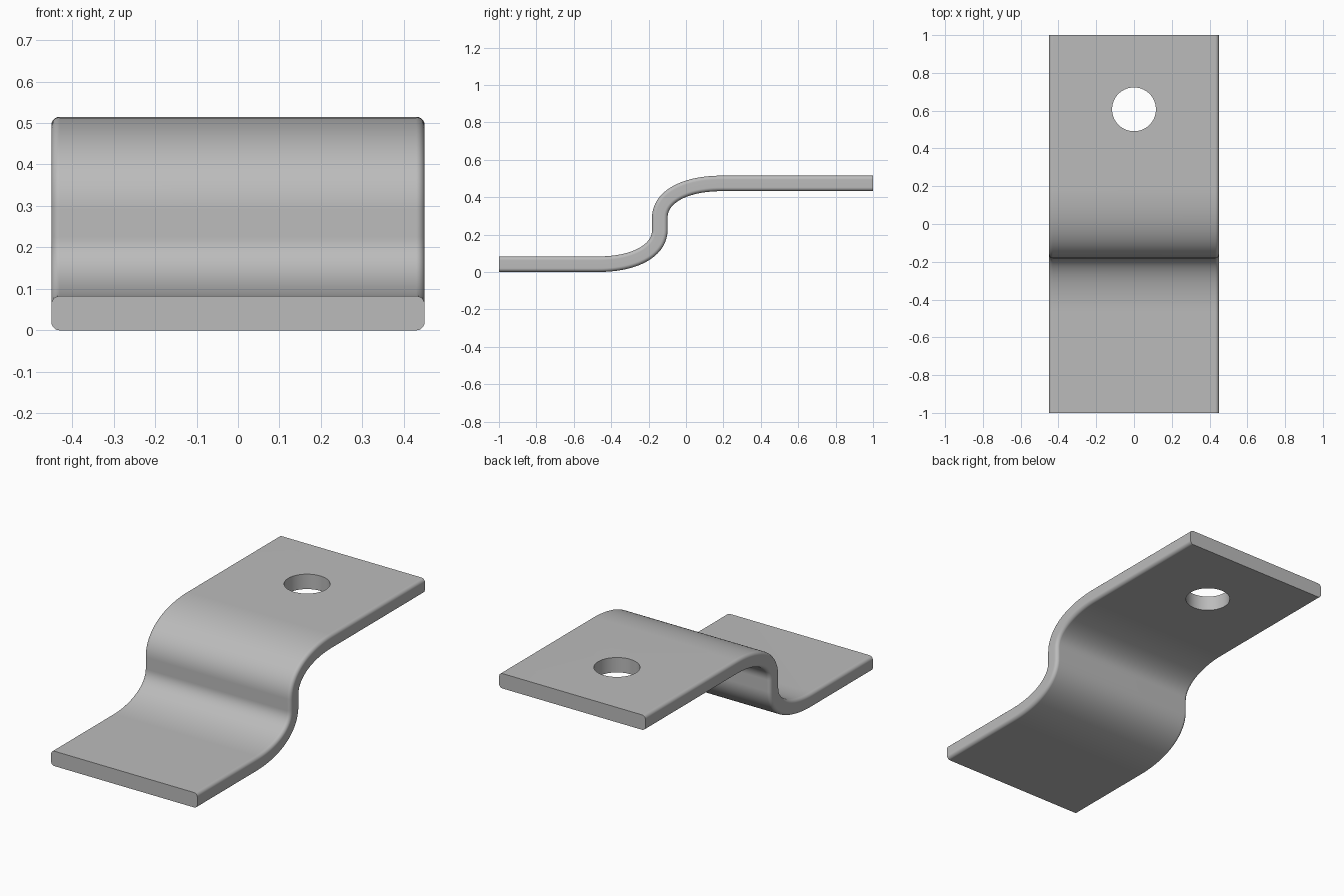
import bpy
import bmesh
from math import pi, cos, sin
from mathutils import Vector

if "Cube" in bpy.data.objects:
    bpy.data.objects.remove(bpy.data.objects["Cube"], do_unlink=True)

HALF_WIDTH, THICK, HEIGHT = 0.45, 0.083, 0.515
ROUND = 0.02
MID = Vector((-0.14, HEIGHT / 2))   # centre of the step, as (y, z)


def bezier(a, b, c, d, steps):
    for i in range(steps + 1):
        t = i / steps
        s = 1 - t
        yield a * s**3 + b * 3 * s * s * t + c * 3 * s * t * t + d * t**3


def centreline():
    """Lower flat and bend, then the same turned half round for the upper half."""
    low = THICK / 2
    start, end = Vector((-0.47, low)), Vector((MID.x, 0.225))
    bend = list(bezier(start, Vector((-0.28, low)), Vector((MID.x, 0.11)), end, 24))
    lower = [Vector((-1, low))] + bend
    upper = [2 * MID - p for p in reversed(bend)]
    return lower + upper + [Vector((1, HEIGHT - low))]


def section(segments=5):
    """Rounded rectangle across the strip, as (x, offset from centreline)."""
    points = []
    corners = [(1, 1), (-1, 1), (-1, -1), (1, -1)]
    for k, (sx, sn) in enumerate(corners):
        for i in range(segments + 1):
            a = (k + i / segments) * pi / 2
            points.append((sx * (HALF_WIDTH - ROUND) + ROUND * cos(a),
                           sn * (THICK / 2 - ROUND) + ROUND * sin(a)))
    return points


# Bent strip swept along the centreline
path, profile = centreline(), section()
bm = bmesh.new()
rings = []
for i, p in enumerate(path):
    if i < 2:
        tangent = Vector((1, 0))
    elif i > len(path) - 3:
        tangent = Vector((1, 0))
    else:
        tangent = (path[i + 1] - path[i - 1]).normalized()
    normal = Vector((-tangent.y, tangent.x))
    rings.append([bm.verts.new((x, p.x + normal.x * n, p.y + normal.y * n))
                  for x, n in profile])
for a, b in zip(rings, rings[1:]):
    for j in range(len(profile)):
        k = (j + 1) % len(profile)
        bm.faces.new((a[j], a[k], b[k], b[j]))
bm.faces.new(rings[0])
bm.faces.new(rings[-1])
bmesh.ops.recalc_face_normals(bm, faces=bm.faces[:])
mesh = bpy.data.meshes.new("bent_strap")
bm.to_mesh(mesh)
bm.free()
strap = bpy.data.objects.new("bent_strap", mesh)
bpy.context.collection.objects.link(strap)

# Plain grey metal
metal = bpy.data.materials.new("grey_metal")
metal.use_nodes = True
grey = (0.5, 0.5, 0.5, 1)
metal.diffuse_color = grey
metal.node_tree.nodes["Principled BSDF"].inputs["Base Color"].default_value = grey
mesh.materials.append(metal)

# Bolt hole through the upper flat
bpy.ops.mesh.primitive_cylinder_add(vertices=64, radius=0.116, depth=0.3,
                                    location=(0, 0.607, HEIGHT - THICK / 2))
cutter = bpy.context.object
cutter.name = "hole_cutter"
cutter.hide_render = True
cutter.data.materials.append(metal)
cut = strap.modifiers.new("bolt_hole", 'BOOLEAN')
cut.operation = 'DIFFERENCE'
cut.solver = 'EXACT'
cut.object = cutter

bpy.ops.object.select_all(action='DESELECT')
strap.select_set(True)
bpy.context.view_layer.objects.active = strap
bpy.ops.object.modifier_apply(modifier=cut.name)
bpy.data.objects.remove(cutter, do_unlink=True)

# Smooth bends with crisp ends and hole rim
bpy.ops.object.shade_smooth_by_angle(angle=pi / 6)
weighted = strap.modifiers.new("even_flats", 'WEIGHTED_NORMAL')
weighted.keep_sharp = True
